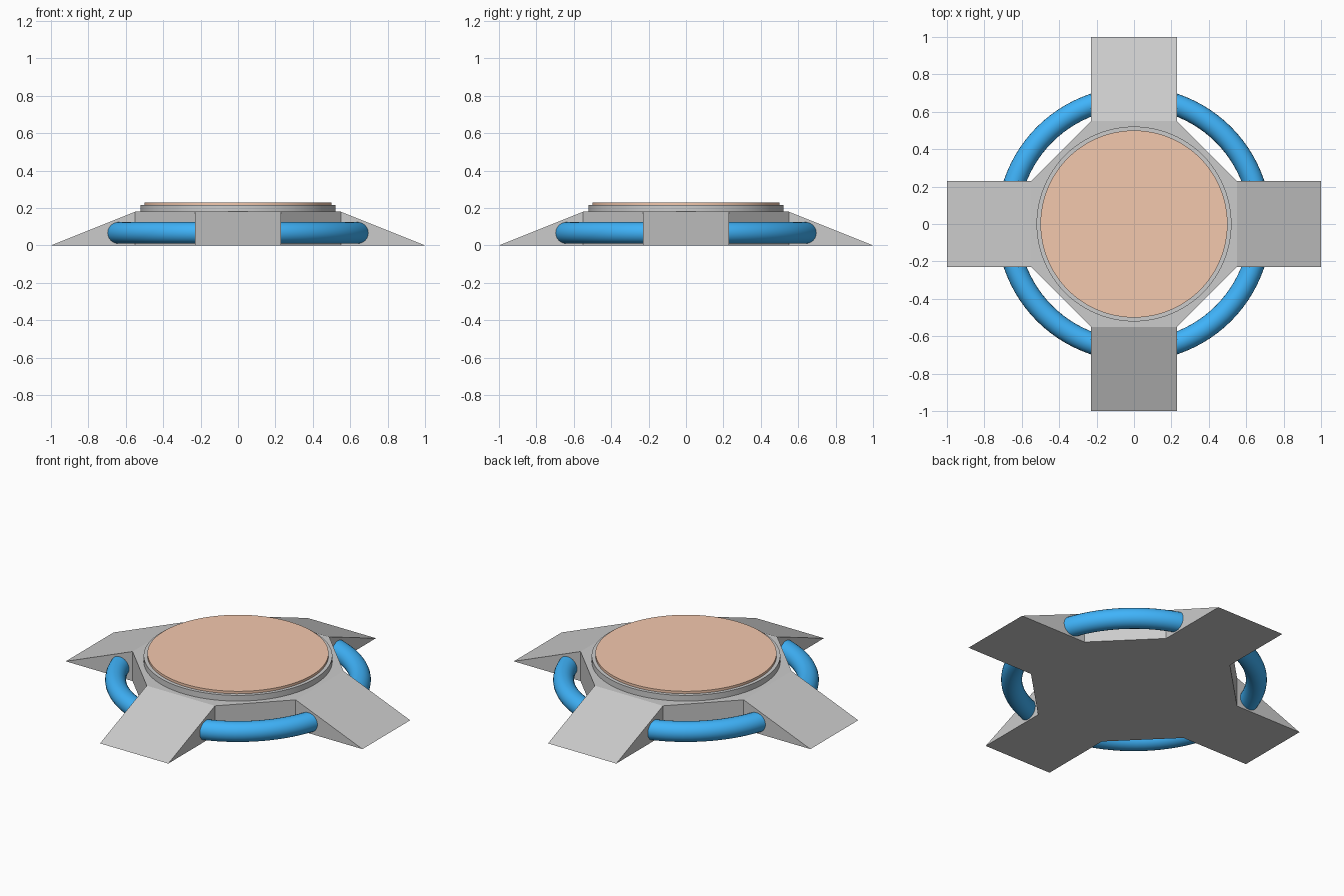
import bpy, bmesh, math
from mathutils import Vector

if "Cube" in bpy.data.objects:
    bpy.data.objects.remove(bpy.data.objects["Cube"])

CORE, HALF_W, TOP, REACH = 0.55, 0.23, 0.18, 1.0


def paint(obj, name, rgb):
    mat = bpy.data.materials.new(name)
    mat.diffuse_color = (*rgb, 1)
    mat.use_nodes = True
    mat.node_tree.nodes["Principled BSDF"].inputs["Base Color"].default_value = mat.diffuse_color
    obj.data.materials.append(mat)


def smooth(obj):
    bpy.ops.object.select_all(action='DESELECT')
    obj.select_set(True)
    bpy.context.view_layer.objects.active = obj
    bpy.ops.object.shade_smooth_by_angle(angle=math.radians(30))


def disc(name, radius, z0, z1):
    bpy.ops.mesh.primitive_cylinder_add(vertices=96, radius=radius, depth=z1 - z0,
                                        location=(0, 0, (z0 + z1) / 2))
    obj = bpy.context.object
    obj.name = name
    smooth(obj)
    return obj


# Base: octagonal core with four sloped ramps extruded from its short sides
bm = bmesh.new()
corners = []
for k in range(4):
    c, s = round(math.cos(k * math.pi / 2)), round(math.sin(k * math.pi / 2))
    for y in (-HALF_W, HALF_W):
        corners.append(bm.verts.new((CORE * c - y * s, CORE * s + y * c, 0)))
bottom = bm.faces.new(corners)
ext = bmesh.ops.extrude_face_region(bm, geom=[bottom], use_keep_orig=True)
bmesh.ops.translate(bm, vec=(0, 0, TOP),
                    verts=[g for g in ext['geom'] if isinstance(g, bmesh.types.BMVert)])
bmesh.ops.recalc_face_normals(bm, faces=bm.faces)
sides = [f for f in bm.faces
         if abs(f.normal.z) < 0.1 and max(abs(f.normal.x), abs(f.normal.y)) > 0.99]
for face in sides:
    out = Vector(face.normal)
    tip = bmesh.ops.extrude_discrete_faces(bm, faces=[face])['faces'][0]
    for v in tip.verts:
        v.co += out * (REACH - CORE)
        v.co.z = 0
bmesh.ops.remove_doubles(bm, verts=bm.verts, dist=1e-4)
bmesh.ops.recalc_face_normals(bm, faces=bm.faces)
mesh = bpy.data.meshes.new("ramp_base")
bm.to_mesh(mesh)
bm.free()
bpy.context.collection.objects.link(bpy.data.objects.new("ramp_base", mesh))

# Round tube threaded through the ramps
bpy.ops.mesh.primitive_torus_add(major_radius=0.676, minor_radius=0.058, major_segments=96,
                                 minor_segments=24, location=(0, 0, 0.067))
tube = bpy.context.object
tube.name = "tube_ring"
smooth(tube)
paint(tube, "blue", (0.05, 0.45, 0.95))

# Rim and coloured pad on top
rim = disc("pad_rim", 0.521, TOP, 0.215)
paint(rim, "dark_grey", (0.63, 0.63, 0.63))
pad = disc("top_pad", 0.5, 0.215, 0.23)
paint(pad, "orange", (0.9, 0.58, 0.42))
